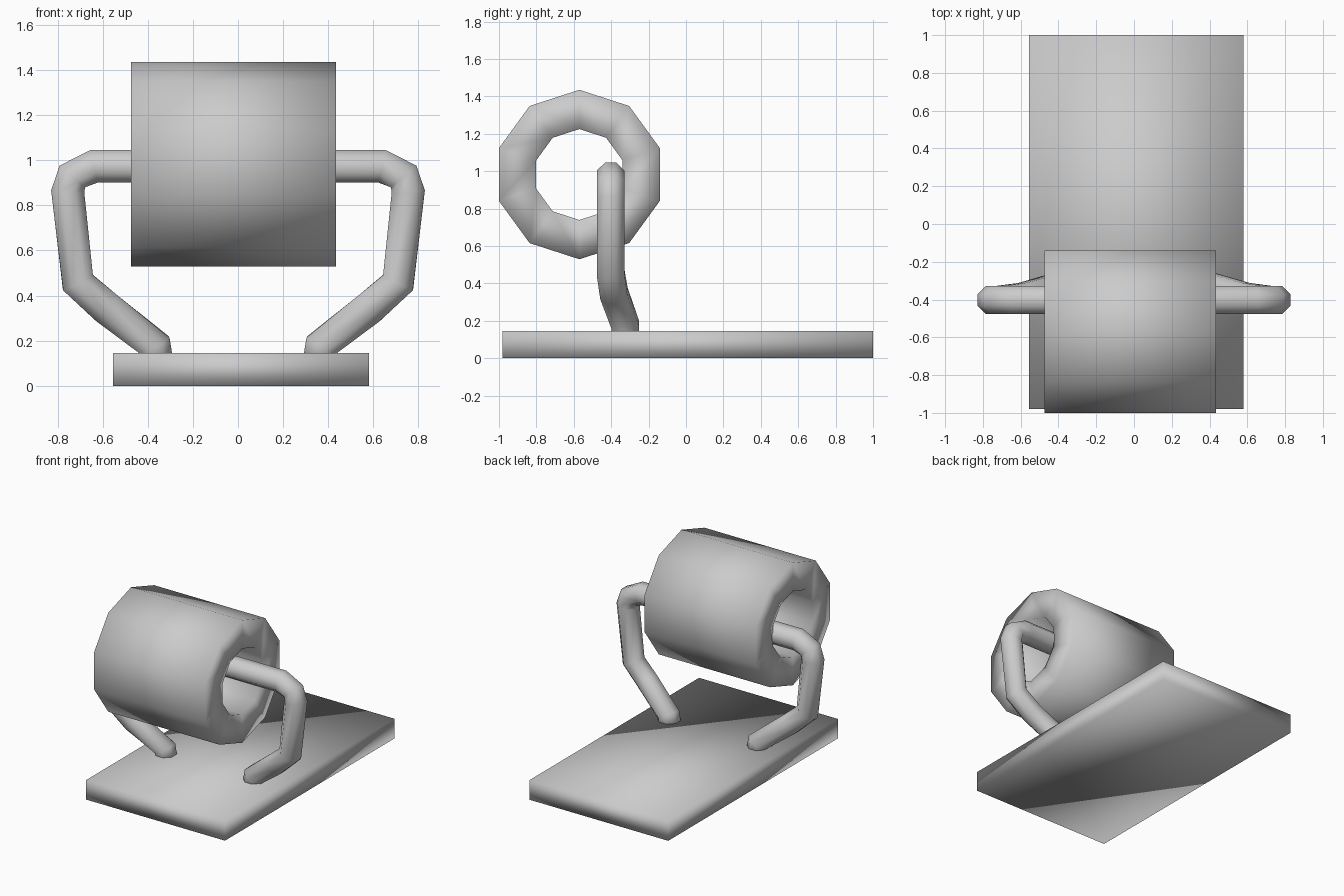
import bpy, bmesh, math
from mathutils import Vector

if "Cube" in bpy.data.objects:
    bpy.data.objects.remove(bpy.data.objects["Cube"])


def finish(name, bm):
    bmesh.ops.recalc_face_normals(bm, faces=bm.faces)
    for f in bm.faces:
        f.smooth = True
    mesh = bpy.data.meshes.new(name)
    bm.to_mesh(mesh)
    bm.free()
    obj = bpy.data.objects.new(name, mesh)
    bpy.context.collection.objects.link(obj)
    return obj


def bridge(bm, a, b):
    n = len(a)
    for i in range(n):
        j = (i + 1) % n
        bm.faces.new((a[i], a[j], b[j], b[i]))


def tube(name, path, radius, sides):
    bm = bmesh.new()
    pts = [Vector(p) for p in path]
    rings = []
    for k, p in enumerate(pts):
        before = (p - pts[k - 1]).normalized() if k else Vector()
        after = (pts[k + 1] - p).normalized() if k < len(pts) - 1 else Vector()
        t = (before + after).normalized()
        u = Vector((0, 1, 0))
        u = (u - t * u.dot(t)).normalized()
        v = t.cross(u)
        ring = []
        for i in range(sides):
            a = 2 * math.pi * (i + 0.5) / sides
            r = radius / math.cos(math.pi / sides)
            ring.append(bm.verts.new(p + r * (u * math.cos(a) + v * math.sin(a))))
        rings.append(ring)
    for a, b in zip(rings, rings[1:]):
        bridge(bm, a, b)
    bm.faces.new(rings[0])
    bm.faces.new(rings[-1])
    return finish(name, bm)


# Flat base plate
bm = bmesh.new()
bmesh.ops.create_cube(bm, size=1)
for v in bm.verts:
    v.co = (0.0125 + v.co.x * 1.135, 0.01 + v.co.y * 1.98, 0.0725 + v.co.z * 0.145)
finish("base_plate", bm)

# Hollow ten-sided roll: outer and inner loops at each end
bm = bmesh.new()
loops = []
for x, r in ((-0.475, 0.453), (0.435, 0.453), (0.435, 0.243), (-0.475, 0.243)):
    loops.append([bm.verts.new((x, -0.57 + r * math.sin(a), 0.982 + r * math.cos(a)))
                  for a in (math.tau * i / 10 for i in range(10))])
for i in range(4):
    bridge(bm, loops[i], loops[(i + 1) % 4])
finish("roll", bm)

# Bent rod running through the roll, mirrored down to both feet
half = [(0.64, -0.403, 0.973), (0.735, -0.403, 0.928), (0.755, -0.403, 0.86),
        (0.71, -0.403, 0.458), (0.583, -0.385, 0.345), (0.37, -0.325, 0.18),
        (0.36, -0.325, 0.1)]
path = [(-x, y, z) for x, y, z in reversed(half)] + half
tube("holder_rod", path, 0.074, 8)
